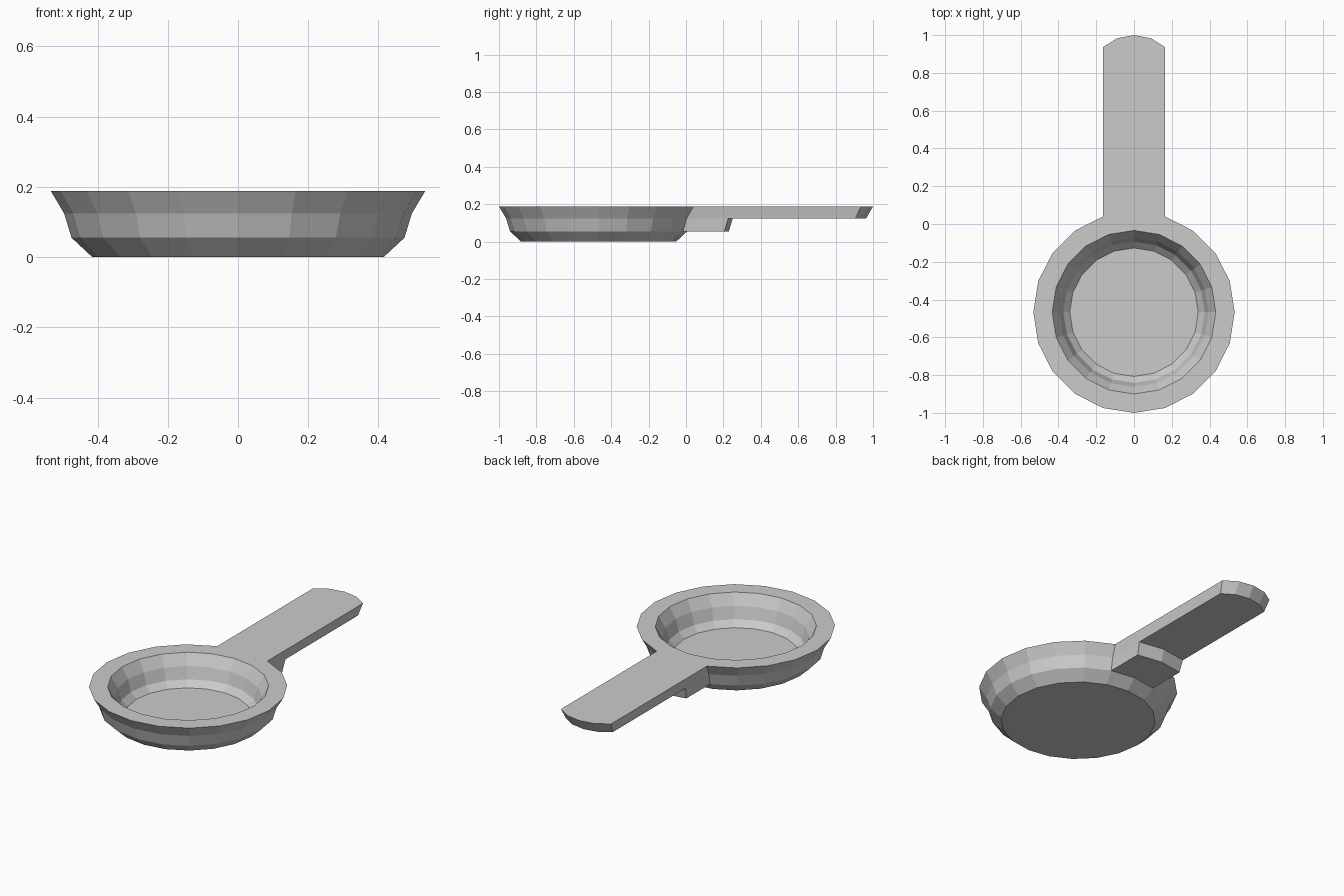
import bpy, bmesh, math

if "Cube" in bpy.data.objects:
    bpy.data.objects.remove(bpy.data.objects["Cube"])

SIDES = 20
CY = -0.467
# (radius, z) from the floor centre outwards: outer wall up, then inner wall down
PROFILE = [(0.415, 0.0), (0.474, 0.055), (0.495, 0.124), (0.533, 0.188),
           (0.433, 0.188), (0.395, 0.124), (0.374, 0.055), (0.34, 0.02)]


def ring_point(level, i):
    r, z = PROFILE[level]
    a = 2 * math.pi * i / SIDES
    return (r * math.cos(a), CY + r * math.sin(a), z)


def finish(bm, name):
    bmesh.ops.recalc_face_normals(bm, faces=bm.faces)
    mesh = bpy.data.meshes.new(name)
    bm.to_mesh(mesh)
    bm.free()
    obj = bpy.data.objects.new(name, mesh)
    bpy.context.collection.objects.link(obj)
    return obj


# Bowl: 20-sided lathe, left open where the handle grows out of the wall
bm = bmesh.new()
rings = [[bm.verts.new(ring_point(k, i)) for i in range(SIDES)]
         for k in range(len(PROFILE))]
for k in range(len(rings) - 1):
    for i in range(SIDES):
        if k in (1, 2) and i in (4, 5):
            continue
        j = (i + 1) % SIDES
        bm.faces.new((rings[k][i], rings[k][j], rings[k + 1][j], rings[k + 1][i]))
bm.faces.new(rings[0])
bm.faces.new(rings[-1])

# Handle: wall faces pulled out along y, with a short thick root underneath
def row(points):
    return [bm.verts.new(p) for p in points]


def root_row(level, shift):
    pts = [ring_point(level, i) for i in (4, 5, 6)]
    return row([(x, y + shift, z) for x, y, z in pts])


def tip_row(level, ys):
    w, _, z = ring_point(level, 4)
    return row([(w * t, y, z) for t, y in
                zip((1, 0.55, 0, -0.55, -1), (ys[0], ys[1], ys[2], ys[1], ys[0]))])


def strip(a, b):
    for i in range(len(a) - 1):
        bm.faces.new((a[i], a[i + 1], b[i + 1], b[i]))


top_start, mid_start, low_start = ([rings[k][i] for i in (4, 5, 6)] for k in (3, 2, 1))
top_tip = tip_row(3, (0.936, 0.983, 1.0))
mid_tip = tip_row(2, (0.905, 0.948, 0.963))
block_top = root_row(2, 0.222)
block_low = root_row(1, 0.222)

bm.faces.new(top_start + top_tip[::-1])
bm.faces.new(block_top + mid_tip[::-1])
bm.faces.new(low_start + block_low[::-1])
strip(top_tip, mid_tip)
strip(block_top, block_low)
for e in (0, -1):
    bm.faces.new((top_start[e], mid_start[e], block_top[e], mid_tip[e], top_tip[e]))
    bm.faces.new((mid_start[e], low_start[e], block_low[e], block_top[e]))
# drop the unused wall point inside the handle
bmesh.ops.delete(bm, geom=[v for v in bm.verts if not v.link_faces], context='VERTS')
finish(bm, "pan_bowl_with_handle")
